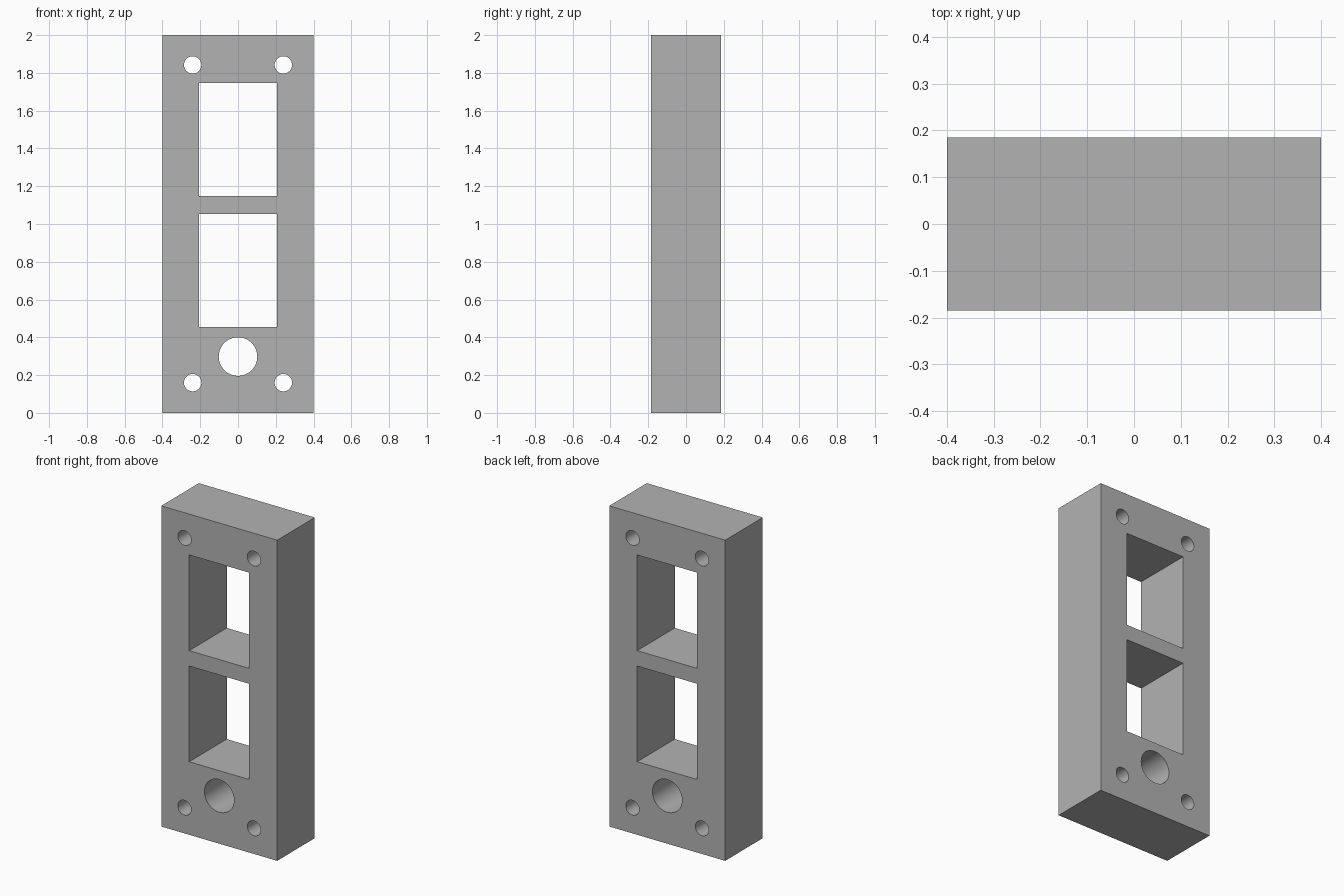
import bpy
import math

default_cube = bpy.data.objects.get("Cube")
if default_cube:
    bpy.data.objects.remove(default_cube, do_unlink=True)

WIDTH, DEPTH, HEIGHT = 0.80, 0.37, 2.0

# Single grey finish
grey = bpy.data.materials.new("plain_grey")
grey.use_nodes = True
colour = (0.45, 0.45, 0.45, 1)
grey.diffuse_color = colour
grey.node_tree.nodes["Principled BSDF"].inputs["Base Color"].default_value = colour


def box(name, size, z):
    bpy.ops.mesh.primitive_cube_add(size=1, location=(0, 0, z))
    ob = bpy.context.object
    ob.name = name
    ob.scale = size
    bpy.ops.object.transform_apply(location=True, rotation=True, scale=True)
    return ob


def round_cutter(name, x, z, radius):
    bpy.ops.mesh.primitive_cylinder_add(
        vertices=64, radius=radius, depth=DEPTH * 2,
        location=(x, 0, z), rotation=(math.pi / 2, 0, 0))
    ob = bpy.context.object
    ob.name = name
    return ob


# Solid block
block = box("mounting_block", (WIDTH, DEPTH, HEIGHT), HEIGHT / 2)
block.data.materials.append(grey)

# Two rectangular windows
cutters = [box("window_cutter", (0.414, DEPTH * 2, 0.597), z) for z in (0.754, 1.447)]

# Large cable hole and four corner screw holes
cutters.append(round_cutter("cable_hole_cutter", 0, 0.298, 0.102))
for x in (-0.24, 0.24):
    for z in (0.16, 1.842):
        cutters.append(round_cutter("screw_hole_cutter", x, z, 0.046))

# Cut every opening through the block
bpy.ops.object.select_all(action="DESELECT")
bpy.context.view_layer.objects.active = block
block.select_set(True)
for cutter in cutters:
    cutter.hide_render = True
    cut = block.modifiers.new("opening", "BOOLEAN")
    cut.operation = "DIFFERENCE"
    cut.solver = "EXACT"
    cut.object = cutter
    bpy.ops.object.modifier_apply(modifier=cut.name)
    bpy.data.objects.remove(cutter, do_unlink=True)

# Smooth hole walls with crisp edges
bpy.ops.object.shade_smooth_by_angle(angle=math.radians(30))
